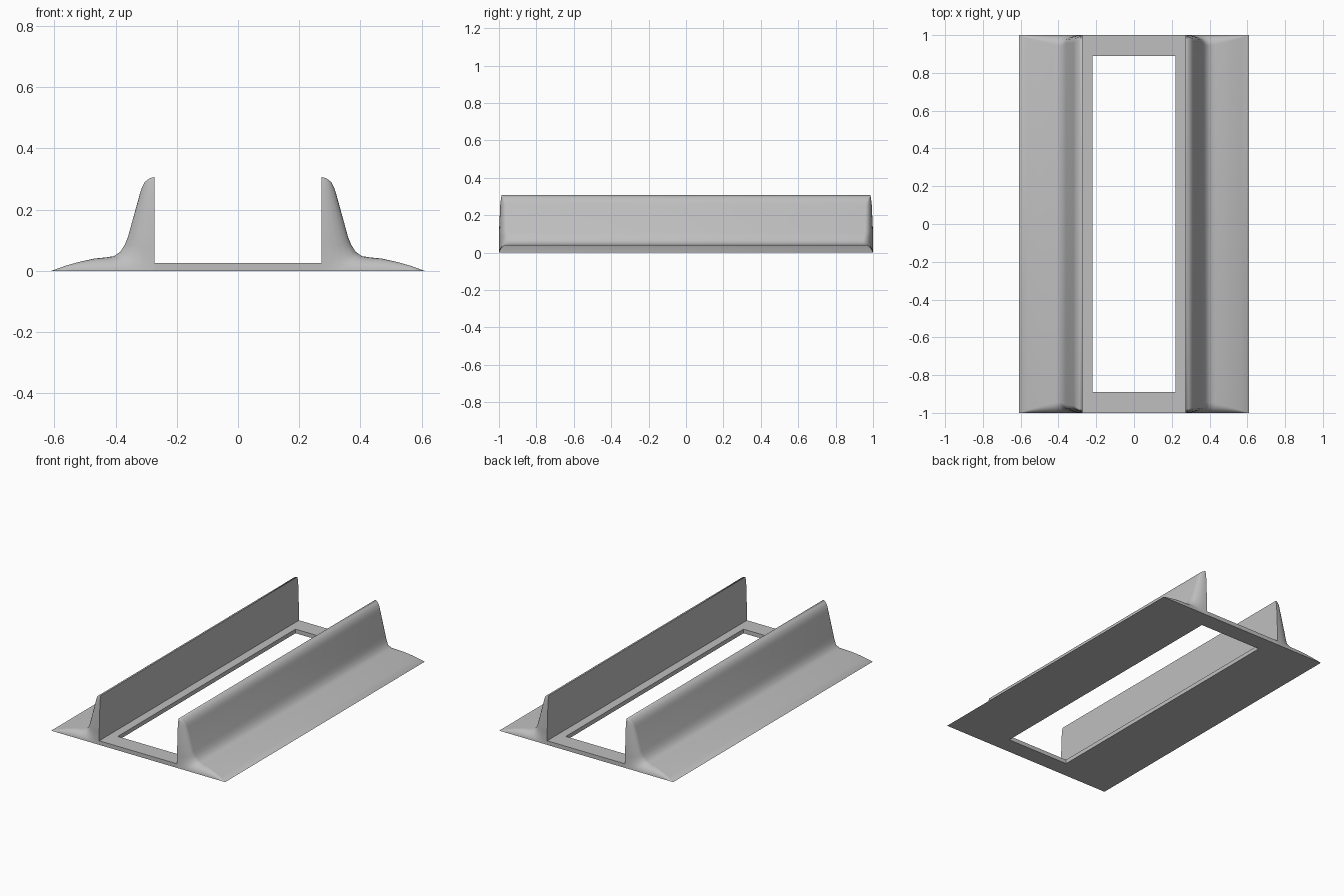
import bpy, bmesh, math

cube = bpy.data.objects.get("Cube")
if cube:
    bpy.data.objects.remove(cube, do_unlink=True)

grey = bpy.data.materials.new("plain grey")
grey.use_nodes = True
COLOUR = (0.52, 0.52, 0.52, 1)
grey.diffuse_color = COLOUR
grey.node_tree.nodes["Principled BSDF"].inputs["Base Color"].default_value = COLOUR

INNER, TIP, TOP, END = 0.273, 0.61, 0.307, 1.0
CORNER, STEPS = 7, 6

# Outer rail outline from the top edge to the flange tip: x, z, end rounding
OUTLINE = [(INNER, TOP, .014), (.29, .302, .02), (.305, .29, .03), (.315, .27, .037),
           (.32, .255, .04), (.36, .11, .042), (.37, .085, .048), (.385, .062, .055),
           (.405, .048, .055), (.43, .044, .05), (.47, .04, .04), (.52, .029, .027),
           (.565, .016, .014), (TIP, 0, 0)]


def finish(name, bm, axes):
    bmesh.ops.remove_doubles(bm, verts=bm.verts, dist=1e-5)
    bmesh.ops.recalc_face_normals(bm, faces=bm.faces)
    mesh = bpy.data.meshes.new(name)
    bm.to_mesh(mesh)
    bm.free()
    mesh.materials.append(grey)
    obj = bpy.data.objects.new(name, mesh)
    bpy.context.collection.objects.link(obj)
    if axes:
        mirror = obj.modifiers.new("Mirror", "MIRROR")
        mirror.use_axis = axes
        mirror.merge_threshold = 1e-4
    bpy.ops.object.select_all(action="DESELECT")
    obj.select_set(True)
    bpy.context.view_layer.objects.active = obj
    bpy.ops.object.shade_smooth_by_angle(angle=math.radians(40))
    return obj


def end_rim(i):
    """Point on the L-shaped rim where the rounded end meets the wall or ground."""
    if i <= CORNER:
        z = 0 if i == CORNER else OUTLINE[i][1]
        return INNER, -END + .014 * (z / TOP) ** 4, z
    f = (i - CORNER) / (len(OUTLINE) - 1 - CORNER)
    return INNER + (TIP - INNER) * f, -END, 0


# Flared rails: one quarter with a rounded end, mirrored to all four
bm = bmesh.new()
rings = [[bm.verts.new((x, 0, z)) for x, z, d in OUTLINE]]
for k in range(STEPS, -1, -1):
    t = k / STEPS * math.pi / 2
    s, c = math.sin(t), math.cos(t)
    ring = []
    for i, (x, z, d) in enumerate(OUTLINE):
        rx, ry, rz = end_rim(i)
        y = ry + (d - END - ry) * (1 - c)
        ring.append(bm.verts.new((rx + (x - rx) * s, y, rz + (z - rz) * s)))
    rings.append(ring)
for a, b in zip(rings, rings[1:]):
    for i in range(len(OUTLINE) - 1):
        bm.faces.new((a[i], a[i + 1], b[i + 1], b[i]))
# Inner wall and underside
rim = rings[-1]
heel = bm.verts.new((INNER, 0, 0))
bm.faces.new([rings[0][0]] + rim[:CORNER + 1] + [heel])
bm.faces.new([heel] + rim[CORNER:] + [rings[0][-1]])
# The inner wall is flat, so drop the slivers left by coincident rim points
bmesh.ops.dissolve_degenerate(bm, dist=1e-5, edges=bm.edges)
finish("flared_rails", bm, (True, True, False))

# Base frame with a long rectangular opening
bm = bmesh.new()
HOLE_X, HOLE_Y, THICK = .22, .89, .026
loops = []
for w, h in ((INNER, END), (HOLE_X, HOLE_Y)):
    loops.append([bm.verts.new((sx * w, sy * h, 0))
                  for sx, sy in ((-1, -1), (1, -1), (1, 1), (-1, 1))])
outer, hole = loops
faces = [bm.faces.new((outer[i], outer[(i + 1) % 4], hole[(i + 1) % 4], hole[i]))
         for i in range(4)]
made = bmesh.ops.extrude_face_region(bm, geom=faces, use_keep_orig=True)
for v in made["geom"]:
    if isinstance(v, bmesh.types.BMVert):
        v.co.z = THICK
finish("base_frame", bm, None)
